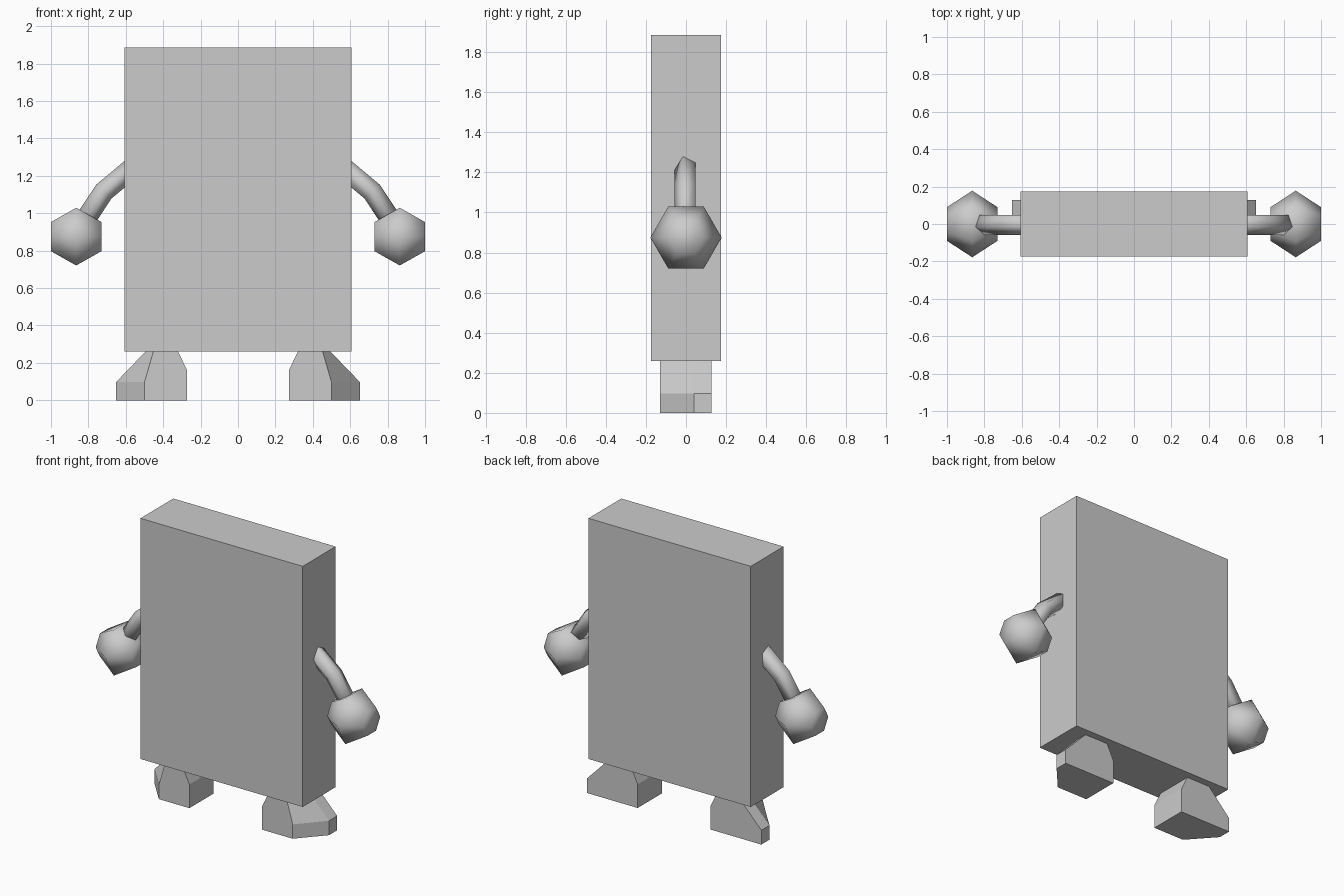
import bpy, bmesh, math
from mathutils import Vector

cube = bpy.data.objects.get("Cube")
if cube:
    bpy.data.objects.remove(cube, do_unlink=True)

grey = bpy.data.materials.new("plain grey")
grey.use_nodes = True
color = (0.6, 0.6, 0.6, 1)
grey.diffuse_color = color
grey.node_tree.nodes["Principled BSDF"].inputs["Base Color"].default_value = color


def loft(name, rings, side=1, smooth=False):
    """Skin matching closed rings of points, cap both ends, mirror if side is -1."""
    bm = bmesh.new()
    loops = [[bm.verts.new((p[0] * side, p[1], p[2])) for p in ring] for ring in rings]
    for a, b in zip(loops, loops[1:]):
        for i in range(len(a)):
            j = (i + 1) % len(a)
            bm.faces.new((a[i], a[j], b[j], b[i]))
    bm.faces.new(loops[0])
    bm.faces.new(loops[-1])
    bmesh.ops.recalc_face_normals(bm, faces=bm.faces)
    for f in bm.faces:
        f.smooth = smooth
    mesh = bpy.data.meshes.new(name)
    bm.to_mesh(mesh)
    bm.free()
    mesh.materials.append(grey)
    obj = bpy.data.objects.new(name, mesh)
    bpy.context.collection.objects.link(obj)
    return obj


def ring(center, normal, radius, sides, start):
    """Regular polygon around a point, square to a direction in the xz plane."""
    n = Vector(normal).normalized()
    across = Vector((0, 1, 0))
    up = n.cross(across)
    angles = [math.radians(start + 360 * i / sides) for i in range(sides)]
    return [Vector(center) + radius * (across * math.cos(a) + up * math.sin(a)) for a in angles]


# Slab body
W, D, LOW, HIGH = 0.606, 0.175, 0.26, 1.885
loft("body", [[(x * W, y * D, z) for x, y in ((-1, -1), (1, -1), (1, 1), (-1, 1))]
              for z in (LOW, HIGH)])

for label, side in (("left", 1), ("right", -1)):
    # Bent five-sided arm
    path = [Vector(p) for p in ((0.54, 0, 1.262), (0.717, 0, 1.115), (0.845, 0, 0.92))]
    d1 = (path[1] - path[0]).normalized()
    d2 = (path[2] - path[1]).normalized()
    loft(label + "_arm", [ring(p, d, 0.058, 5, 33)
                          for p, d in zip(path, (d1, d1 + d2, d2))], side, True)

    # Six-sided ball hand with flat ends
    loft(label + "_hand", [ring((0.865 + dx, 0, 0.875), (1, 0, 0), r, 6, 0)
                           for dx, r in ((-0.135, 0.09), (0, 0.178), (0.135, 0.09))], side, True)

    # Faceted foot, cut back at the outer front corner
    B, F = 0.127, -0.13
    base = [(0.272, F), (0.5, F), (0.652, 0.04), (0.652, B), (0.272, B)]
    rim = (0.16, 0.097, 0.097, 0.097, 0.16)
    top = [(0.325, F), (0.45, F), (0.485, 0.04), (0.485, B), (0.325, B)]
    loft(label + "_foot", [[(x, y, 0) for x, y in base],
                           [(x, y, z) for (x, y), z in zip(base, rim)],
                           [(x, y, 0.27) for x, y in top]], side)
